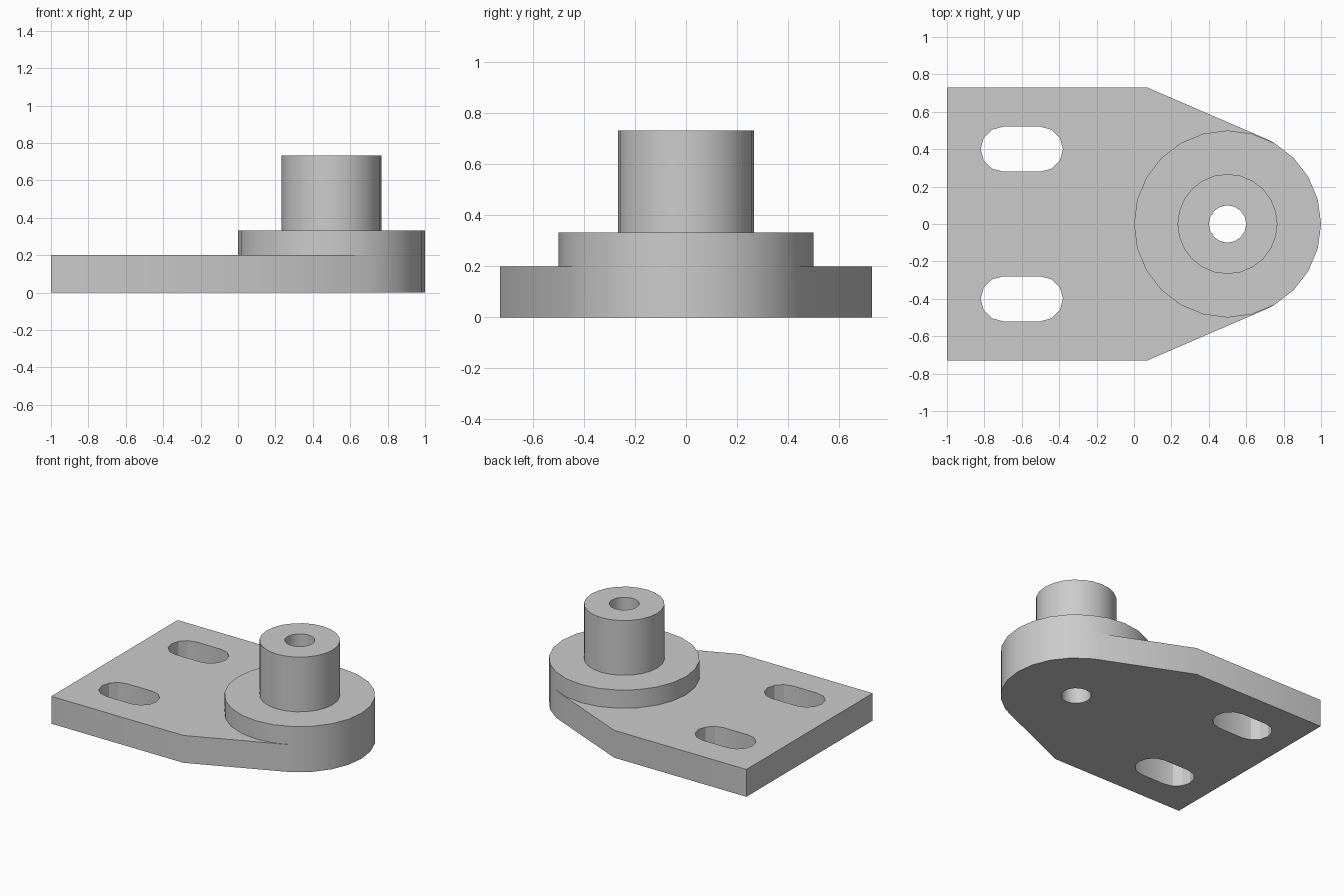
import bpy
import bmesh
from math import sin, cos, pi, atan2, acos, hypot, radians

cube = bpy.data.objects.get("Cube")
if cube:
    bpy.data.objects.remove(cube, do_unlink=True)

HUB_X, FLANGE_R, HUB_R, BORE_R = 0.5, 0.5, 0.267, 0.1
PLATE_H, FLANGE_H, TOTAL_H = 0.2, 0.333, 0.733
HALF_W, CORNER_X = 0.73, 0.07

grey = bpy.data.materials.new("plain_grey")
grey.use_nodes = True
colour = (0.6, 0.6, 0.6, 1)
grey.diffuse_color = colour
grey.node_tree.nodes["Principled BSDF"].inputs["Base Color"].default_value = colour


def arc(cx, cy, r, start, end, steps):
    """Points on an arc, angles in degrees, both ends included."""
    angles = [radians(start + (end - start) * i / steps) for i in range(steps + 1)]
    return [(cx + r * cos(a), cy + r * sin(a)) for a in angles]


def circle(r, sides):
    return arc(HUB_X, 0, r, 0, 360, sides)[:-1]


def prism(name, outline, z0, z1):
    """Upright solid from a counter-clockwise outline."""
    bm = bmesh.new()
    face = bm.faces.new([bm.verts.new((x, y, z0)) for x, y in outline])
    top = bmesh.ops.extrude_face_region(bm, geom=[face])["geom"]
    for v in top:
        if isinstance(v, bmesh.types.BMVert):
            v.co.z = z1
    bmesh.ops.recalc_face_normals(bm, faces=bm.faces)
    mesh = bpy.data.meshes.new(name)
    bm.to_mesh(mesh)
    bm.free()
    mesh.materials.append(grey)
    obj = bpy.data.objects.new(name, mesh)
    bpy.context.collection.objects.link(obj)
    return obj


def combine(body, other, operation):
    """Apply a boolean and discard the helper solid."""
    mod = body.modifiers.new(operation.lower(), "BOOLEAN")
    mod.operation, mod.solver, mod.object = operation, "EXACT", other
    bpy.context.view_layer.objects.active = body
    bpy.ops.object.modifier_apply(modifier=mod.name)
    bpy.data.objects.remove(other, do_unlink=True)


# Base plate: square back, sides tapering tangentially onto the round nose
dx, dy = CORNER_X - HUB_X, HALF_W
tangent = atan2(dy, dx) - acos(FLANGE_R / hypot(dx, dy))
tx, ty = HUB_X + FLANGE_R * cos(tangent), FLANGE_R * sin(tangent)
outline = [(-1, -HALF_W), (CORNER_X, -HALF_W), (tx, -ty)]
outline += arc(HUB_X, 0, FLANGE_R, -60, 60, 8)
outline += [(tx, ty), (CORNER_X, HALF_W), (-1, HALF_W)]
body = prism("mounting_bracket", outline, 0, PLATE_H)

# Round flange and hub
combine(body, prism("flange", circle(FLANGE_R, 24), 0, FLANGE_H), "UNION")
combine(body, prism("hub", circle(HUB_R, 24), 0.1, TOTAL_H), "UNION")

# Through bore and the two mounting slots
combine(body, prism("bore", circle(BORE_R, 16), -0.1, 1), "DIFFERENCE")
for y in (-0.4, 0.4):
    slot = arc(-0.5, y, 0.12, -90, 90, 6) + arc(-0.7, y, 0.12, 90, 270, 6)
    combine(body, prism("slot", slot, -0.1, 0.5), "DIFFERENCE")

bpy.ops.object.select_all(action="DESELECT")
body.select_set(True)
bpy.context.view_layer.objects.active = body
bpy.ops.object.shade_smooth_by_angle(angle=radians(28))
